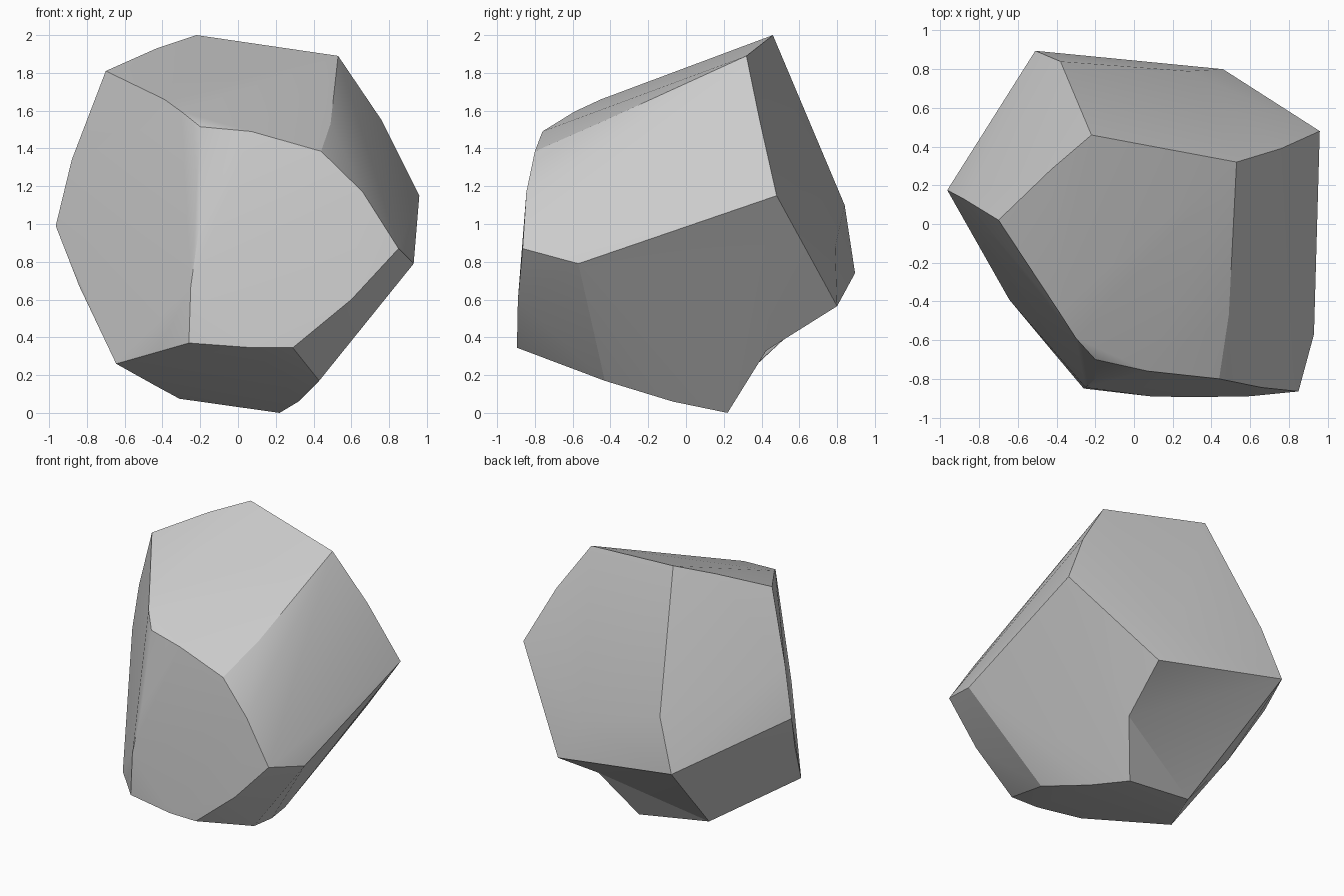
import bpy, bmesh
from math import radians

if "Cube" in bpy.data.objects:
    bpy.data.objects.remove(bpy.data.objects["Cube"])

# Corners of the rock, ring by ring
top_face = [(-.22, .46, 2.0), (.53, .32, 1.89), (.49, -.47, 1.53), (.44, -.80, 1.385),
            (.07, -.76, 1.49), (-.20, -.70, 1.515), (-.30, -.59, 1.595),
            (-.39, -.45, 1.66), (-.70, .02, 1.81), (-.43, .28, 1.93)]
shoulders = [(.76, .39, 1.55), (.66, -.845, 1.17), (-.20, -.80, 1.02),
             (-.88, .13, 1.34), (-.38, .84, 1.10)]
girdle = [(.96, .48, 1.15), (.93, -.57, .79), (.85, -.865, .87), (.60, -.89, .60),
          (.29, -.895, .345), (.08, -.89, .345), (-.26, -.85, .37), (-.25, -.845, .67),
          (-.42, -.66, .33), (-.645, -.39, .26), (-.84, -.04, .67), (-.965, .175, .99),
          (.63, .68, .78), (.28, .79, .88)]
base = [(.43, -.43, .17), (.32, -.07, .06), (-.43, -.05, .14)]
# Corners around the undercut at the back, and its inner point
undercut = [(.46, .80, .565), (-.51, .895, .74), (-.447, .54, .49),
            (-.31, .18, .075), (.22, .22, 0)]
inner = (.40, .425, .33)

# Convex block
bm = bmesh.new()
for co in top_face + shoulders + girdle + base:
    bm.verts.new(co)
rim = [bm.verts.new(co) for co in undercut]
res = bmesh.ops.convex_hull(bm, input=bm.verts[:])
bmesh.ops.delete(bm, geom=[v for v in bm.verts if not v.link_faces], context='VERTS')
rim = [v for v in bm.verts if any((v.co - type(v.co)(c)).length < 1e-4 for c in undercut)]
lip = [v for v in rim if v.co.x > 0]

# Undercut: open the hull there and fan the hole in to the inner point
doomed = [f for f in bm.faces
          if all(v in rim for v in f.verts) or all(v in f.verts for v in lip)]
bmesh.ops.delete(bm, geom=doomed, context='FACES')
border = [e for e in bm.edges if len(e.link_faces) == 1]
tip = bm.verts.new(inner)
for e in border:
    bm.faces.new((e.verts[0], e.verts[1], tip))
loose = [e for e in bm.edges if not e.link_faces]
bmesh.ops.delete(bm, geom=loose, context='EDGES')
bmesh.ops.recalc_face_normals(bm, faces=bm.faces[:])

mesh = bpy.data.meshes.new("rock")
bm.to_mesh(mesh)
bm.free()
rock = bpy.data.objects.new("rock", mesh)
bpy.context.collection.objects.link(rock)
bpy.context.view_layer.objects.active = rock
rock.select_set(True)
bpy.ops.object.shade_smooth_by_angle(angle=radians(20))
